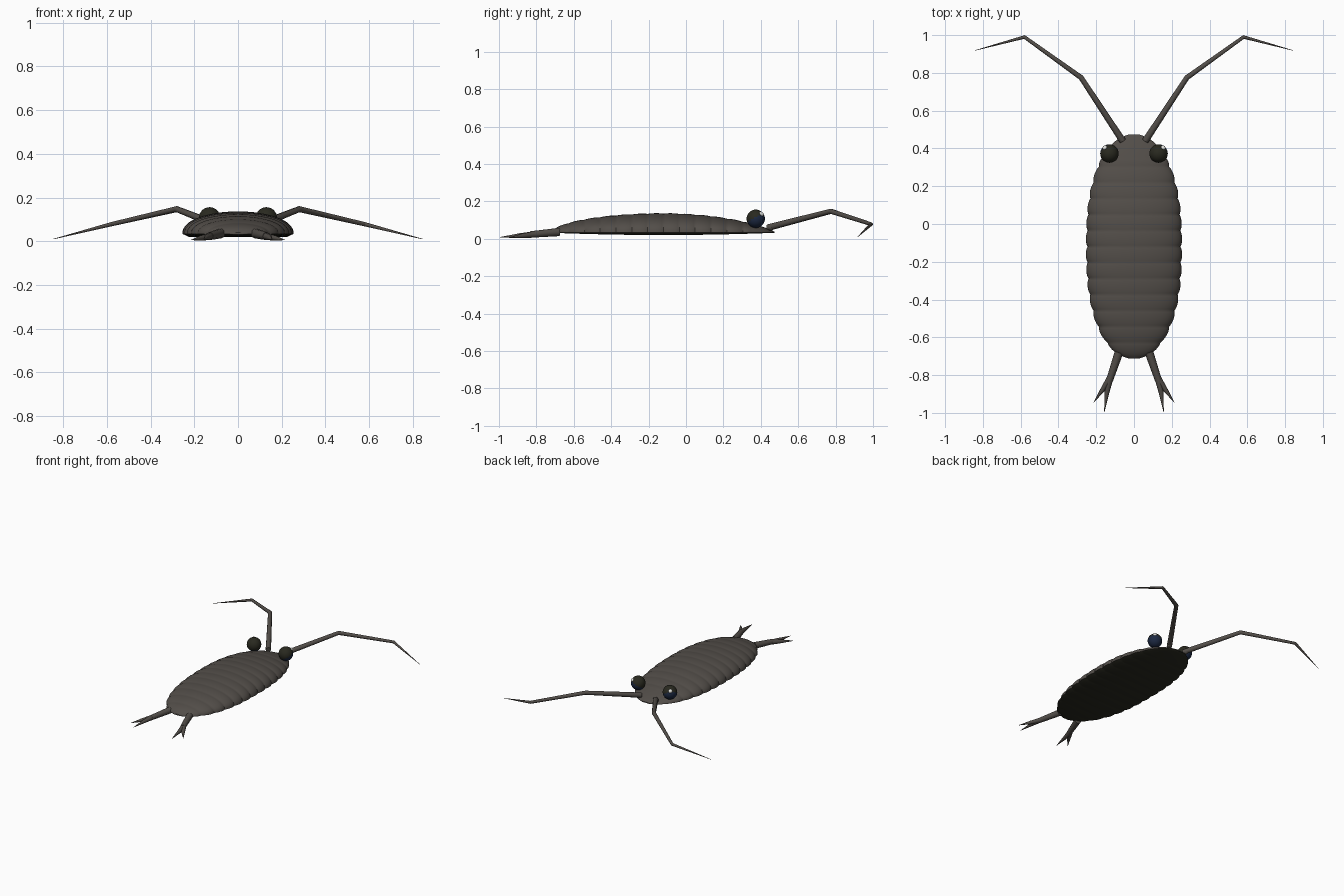
import bpy, bmesh, math
from mathutils import Vector

cube = bpy.data.objects.get("Cube")
if cube:
    bpy.data.objects.remove(cube, do_unlink=True)


def material(name, rgb):
    m = bpy.data.materials.new(name)
    m.use_nodes = True
    m.diffuse_color = (*rgb, 1)
    m.node_tree.nodes["Principled BSDF"].inputs["Base Color"].default_value = (*rgb, 1)
    return m


SHELL = material("shell grey brown", (0.085, 0.075, 0.066))
DARK = material("dark olive", (0.022, 0.022, 0.014))
IRIS = material("eye navy", (0.012, 0.022, 0.055))
GLINT = material("eye glint", (0.75, 0.75, 0.72))


def finish(name, bm, mats, angle=40, rule=None):
    bmesh.ops.recalc_face_normals(bm, faces=bm.faces)
    if rule:
        bm.normal_update()
        for f in bm.faces:
            f.material_index = int(rule(f.normal))
    mesh = bpy.data.meshes.new(name)
    bm.to_mesh(mesh)
    bm.free()
    for m in mats:
        mesh.materials.append(m)
    ob = bpy.data.objects.new(name, mesh)
    bpy.context.collection.objects.link(ob)
    bpy.ops.object.select_all(action="DESELECT")
    ob.select_set(True)
    bpy.context.view_layer.objects.active = ob
    bpy.ops.object.shade_smooth_by_angle(angle=math.radians(angle))


def loft(bm, rings):
    rows = [[bm.verts.new(p) for p in ring] for ring in rings]
    n = len(rows[0])
    for a, b in zip(rows, rows[1:]):
        for i in range(n):
            j = (i + 1) % n
            bm.faces.new((a[i], a[j], b[j], b[i]))
    bm.faces.new(rows[0])
    bm.faces.new(rows[-1])


# Segmented shell: flat-bottomed dome section swept along y with scallops
MID, HALF, SEGMENTS, STEPS, ARC = -0.12, 0.593, 14, 10, 28


def section(k):
    y = MID - HALF + 2 * HALF * k / (SEGMENTS * STEPS)
    t = min(abs(y - MID) / HALF, 0.996)
    bump = abs(math.sin(math.pi * k / STEPS)) ** 0.7
    if y > 0.34:
        bump = 0.8
    w = 0.246 * (1 - t ** 2.5) ** 0.5 + 0.009 * bump
    h = 0.1 * (1 - t * t) ** (0.55 if y < MID else 0.8) + 0.003 * bump
    base = 0.034
    pts = []
    for i in range(ARC + 1):
        a = math.pi * i / ARC
        pts.append((w * math.cos(a), y, base + h * math.sin(a) ** 0.9 if 0 < i < ARC else base))
    low = base - 0.002 - 0.012 * (1 - t * t)
    pts += [(-w * 0.88, y, low), (w * 0.88, y, low)]
    return pts


bm = bmesh.new()
loft(bm, [section(k) for k in range(SEGMENTS * STEPS + 1)])
finish("segmented_shell", bm, [SHELL, DARK], rule=lambda n: n.z < -0.3)


# Tapered limbs that follow a path, mitred at each joint
def limb(name, path, radii, sides=10):
    pts = [Vector(p) for p in path]
    rings = []
    for i, p in enumerate(pts):
        into = (p - pts[i - 1]).normalized() if i else (pts[1] - p).normalized()
        out = (pts[i + 1] - p).normalized() if i < len(pts) - 1 else into
        d = (into + out).normalized()
        u = d.cross(Vector((0, 0, 1))).normalized()
        v = u.cross(d)
        ring = []
        for s in range(sides):
            a = math.tau * s / sides
            ring.append(p + radii[i] * (u * math.cos(a) + v * math.sin(a)))
        rings.append(ring)
    bm = bmesh.new()
    loft(bm, rings)
    finish(name, bm, [SHELL])


def ball(name, centre, radius, mats, rule=None, segments=32):
    bm = bmesh.new()
    bmesh.ops.create_uvsphere(bm, u_segments=segments, v_segments=segments // 2, radius=radius)
    bmesh.ops.translate(bm, verts=bm.verts, vec=centre)
    finish(name, bm, mats, rule=rule)


for side, s in (("left", 1), ("right", -1)):
    # Antenna
    limb(side + "_antenna",
         [(0.06 * s, 0.44, 0.06), (0.28 * s, 0.775, 0.147), (0.58 * s, 0.99, 0.078), (0.845 * s, 0.918, 0.01)],
         [0.018, 0.014, 0.010, 0.001])
    ball(side + "_antenna_socket", (0.072 * s, 0.455, 0.062), 0.018, [SHELL], segments=16)

    # Forked tail appendage
    limb(side + "_tail_stem",
         [(0.08 * s, -0.68, 0.036), (0.13 * s, -0.83, 0.023)], [0.023, 0.018])
    limb(side + "_tail_inner_prong",
         [(0.126 * s, -0.815, 0.023), (0.143 * s, -0.89, 0.017), (0.157 * s, -0.995, 0.008)],
         [0.017, 0.013, 0.001])
    limb(side + "_tail_outer_prong",
         [(0.13 * s, -0.82, 0.022), (0.168 * s, -0.88, 0.015), (0.214 * s, -0.945, 0.006)],
         [0.017, 0.012, 0.001])

    # Eye with a navy underside and a pale glint
    centre = Vector((0.13 * s, 0.373, 0.107))
    look = Vector((0.35 * s, 0.35, -0.87)).normalized()
    ball(side + "_eye", centre, 0.049, [DARK, IRIS], lambda n, d=look: n.dot(d) > 0.15)
    glint = Vector((0.52 * s, 0.64, 0.54)).normalized()
    ball(side + "_eye_glint", centre + glint * 0.044, 0.014, [GLINT], segments=16)
